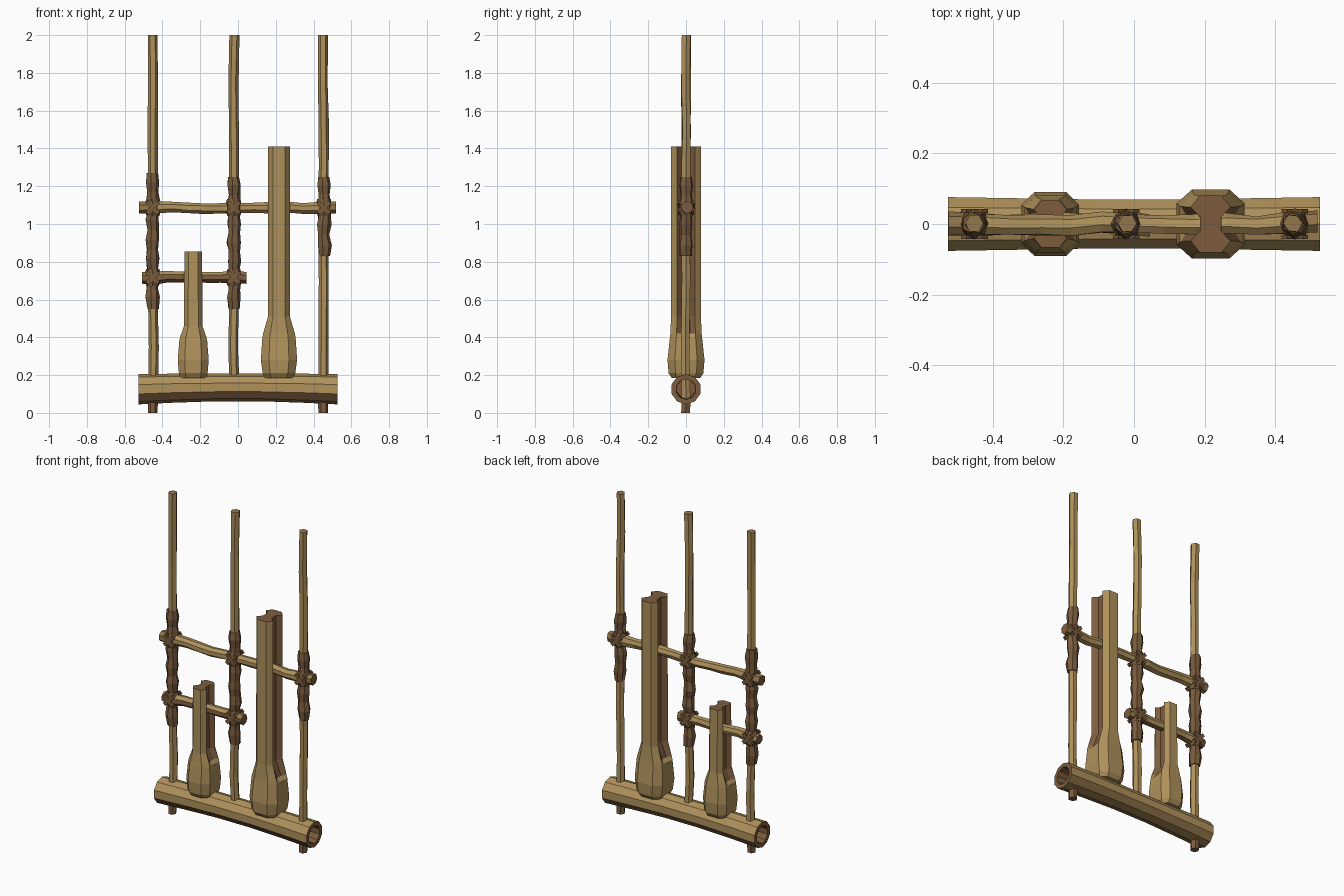
import bpy, bmesh, random
from math import sin, cos, pi
from mathutils import Vector

random.seed(7)
cube = bpy.data.objects.get("Cube")
if cube:
    bpy.data.objects.remove(cube, do_unlink=True)


def material(name, rgb):
    m = bpy.data.materials.new(name)
    m.use_nodes = True
    m.diffuse_color = (*rgb, 1)
    m.node_tree.nodes["Principled BSDF"].inputs["Base Color"].default_value = (*rgb, 1)
    return m


BAMBOO = material("pale bamboo", (0.43, 0.285, 0.105))
CUT = material("cut wood brown", (0.205, 0.108, 0.047))
ROPE = material("dark binding", (0.19, 0.105, 0.046))
AGED = material("aged bamboo", (0.29, 0.18, 0.07))


def loft(name, rings, mats, rule):
    """Skin a list of point rings, cap both ends; rule(band, side) gives the material slot."""
    bm = bmesh.new()
    loops = [[bm.verts.new(p) for p in ring] for ring in rings]
    n = len(loops[0])
    for band, (a, b) in enumerate(zip(loops, loops[1:])):
        for i in range(n):
            j = (i + 1) % n
            f = bm.faces.new((a[i], a[j], b[j], b[i]))
            f.material_index = rule(band, i)
    for band, loop in ((-1, loops[0]), (len(loops), loops[-1])):
        bm.faces.new(loop).material_index = rule(band, -1)
    bmesh.ops.recalc_face_normals(bm, faces=bm.faces)
    mesh = bpy.data.meshes.new(name)
    bm.to_mesh(mesh)
    bm.free()
    for m in mats:
        mesh.materials.append(m)
    ob = bpy.data.objects.new(name, mesh)
    bpy.context.collection.objects.link(ob)


def ring(center, r, axis, sides, rough=0.0, turn=0.0):
    """One rough circle around the x or z axis."""
    pts = []
    for i in range(sides):
        a = 2 * pi * i / sides + turn
        k = r * (1 + random.uniform(-rough, rough))
        off = (k * cos(a), k * sin(a), 0) if axis == "z" else (0, k * cos(a), k * sin(a))
        pts.append(Vector(center) + Vector(off))
    return pts


def pole(name, x, z0, z1, stub):
    """Upright stick with slight wobble; the stub below the base is brown."""
    heights = [z0] + ([0.06] if stub else []) + [0.35, 0.7, 1.05, 1.3, 1.5, 1.75, z1]
    rings = [ring((x + random.uniform(-.004, .004), random.uniform(-.004, .004), z),
                  0.026, "z", 6, 0.08) for z in heights]

    def rule(band, side):
        if stub and band <= 0:
            return 1
        return 2 if side < 0 else 0
    loft(name, rings, [BAMBOO, CUT, AGED], rule)


def crossbar(name, x0, x1, z, brown_sides, steps):
    """Horizontal stick, thicker and darker at both ends."""
    rings = []
    for k in range(steps + 1):
        t = k / steps
        r = 0.034 if k in (0, 1, steps - 1, steps) else 0.029
        rings.append(ring((x0 + (x1 - x0) * t, random.uniform(-.006, .006),
                           z + random.uniform(-.005, .005)), r, "x", 7, 0.1))

    def rule(band, side):
        if side < 0 or side in brown_sides:
            return 1
        return 2 if band in (0, steps - 1) else 0
    loft(name, rings, [BAMBOO, CUT, AGED], rule)


def binding(name, x, z0, z1):
    """Lumpy wrapping around a pole."""
    n = round((z1 - z0) / 0.05)
    rings = [ring((x + random.uniform(-.003, .003), 0,
                   z0 + (z1 - z0) * k / n + random.uniform(0, .012) * (0 < k < n)),
                  0.037 if k % 2 else 0.031, "z", 7, 0.1) for k in range(n + 1)]
    loft(name, rings, [ROPE], lambda b, i: 0)


def lashing(name, x, z):
    """Knot with crossed bands where a bar meets a pole."""
    rings = [ring((x, 0, z + h), r, "z", 8, 0.06)
             for h, r in ((-.045, .034), (-.02, .042), (.02, .042), (.045, .034))]
    loft(name, rings, [ROPE], lambda b, i: 0)
    for y in (-1, 1):
        for s in (-1, 1):
            d = Vector((s, 0, 1)) * 0.03
            side = Vector((-s, 0, 1)) * 0.008
            c = Vector((x, y * 0.037, z))
            out = Vector((0, 0.006, 0))
            ends = [[c + e * d + u * side + v * out
                     for u, v in ((-1, -1), (1, -1), (1, 1), (-1, 1))] for e in (-1, 1)]
            loft(name + "_band", ends, [ROPE], lambda b, i: 0)


def sound_tube(name, x, profile):
    """Resonator: round foot, neck with a brown groove down each side."""
    rings = []
    for z, w, d, g in profile:
        q = [(w * .55, -d), (w, -d * .6), (w - g, -d * .25), (w - g, d * .25), (w, d * .6), (w * .55, d)]
        q += [(-px, -py) for px, py in q]
        rings.append([(x + px, py, z) for px, py in q])
    first = [p[3] > 0 for p in profile].index(True)

    def rule(band, side):
        grooved = side in (1, 2, 3, 7, 8, 9) and band >= first
        return 1 if grooved or band == len(profile) else 0
    loft(name, rings, [BAMBOO, CUT], rule)


# Hollow base tube, bowed slightly upward, brown low on the front and aged underneath
base = [(-.43, .05), (-.527, .054), (-.527, .08), (-.35, .077), (-.12, .073),
        (.12, .073), (.35, .077), (.527, .08), (.527, .054), (.43, .05)]


def base_rule(band, side):
    if band < 2 or band >= len(base) - 3 or side == 5:
        return 1
    return 2 if side in (6, 7, 8) else 0


loft("base_tube",
     [ring((x, 0, 0.125 + 0.01 * (1 - (x / .527) ** 2)), r, "x", 10, 0, pi / 10) for x, r in base],
     [BAMBOO, CUT, AGED], base_rule)

# Upright poles
pole("right_pole", -.45, 0, 2, True)
pole("middle_pole", -.022, .15, 2, False)
pole("left_pole", .453, 0, 2, True)

# Crossbars; the lower one is brown along its front
crossbar("upper_crossbar", -.525, .52, 1.087, (), 12)
crossbar("lower_crossbar", -.507, .045, .717, (3, 4, 5), 8)

# Wrapped bindings and knots
for side, x, z0, z1 in (("right", -.452, .55, 1.27), ("middle", -.022, .55, 1.25),
                        ("left", .455, .83, 1.25)):
    binding(side + "_binding", x, z0, z1)
    lashing(side + "_upper_knot", x, 1.087)
    if side != "left":
        lashing(side + "_lower_knot", x, .717)

# Sound tubes: height, half width, half depth, groove depth
sound_tube("short_sound_tube", -.237,
           [(.185, .068, .07, 0), (.21, .076, .085, 0), (.28, .082, .09, 0), (.38, .074, .08, 0),
            (.40, .07, .077, .014), (.46, .049, .07, .022), (.855, .047, .066, .022)])
sound_tube("tall_sound_tube", .217,
           [(.185, .075, .075, 0), (.21, .086, .092, 0), (.28, .096, .098, 0), (.40, .088, .085, 0),
            (.42, .084, .083, .018), (.51, .058, .079, .027), (1.41, .057, .08, .027)])
